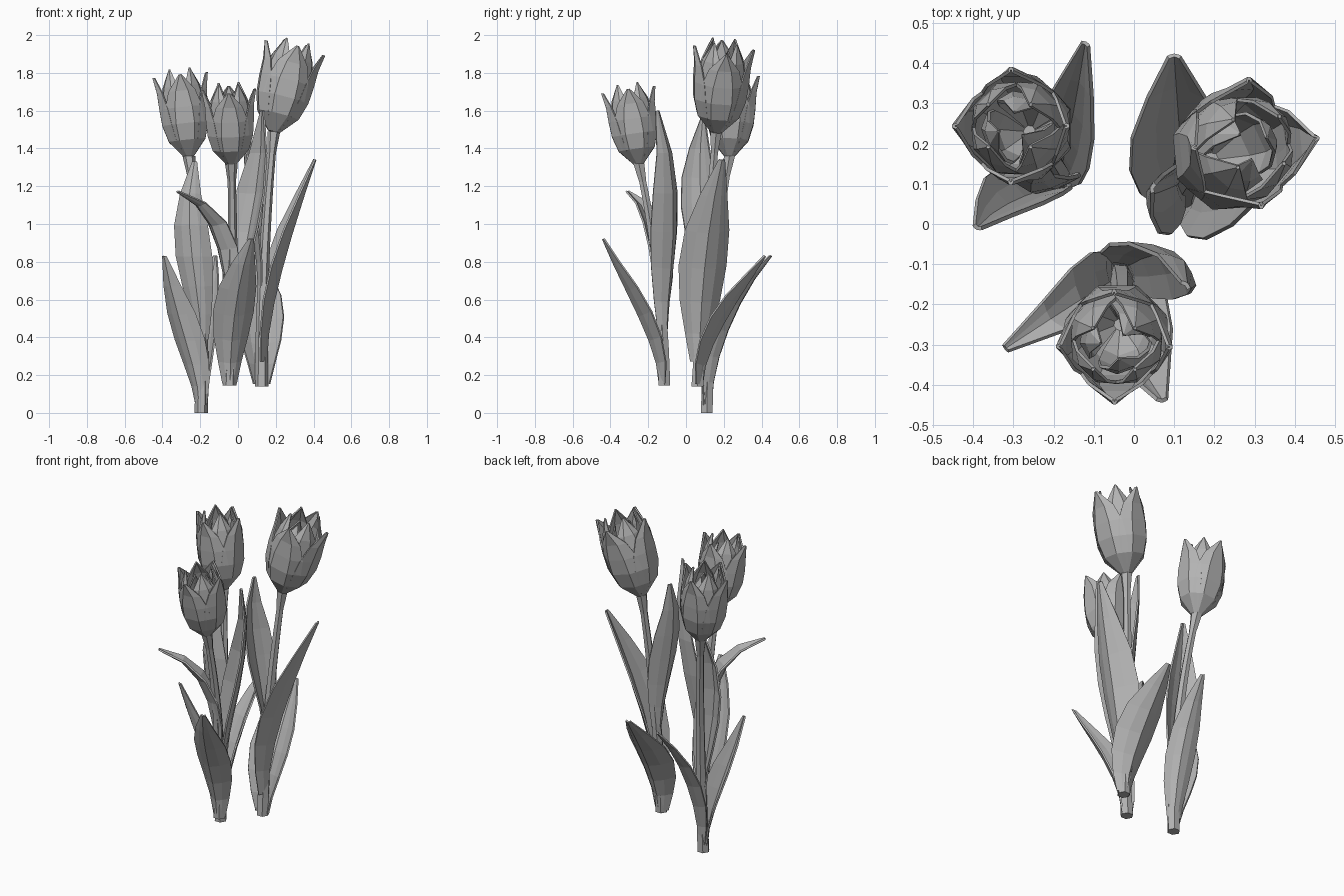
import bpy, bmesh, math
from mathutils import Vector

cube = bpy.data.objects.get("Cube")
if cube:
    bpy.data.objects.remove(cube, do_unlink=True)

grey = bpy.data.materials.new("plain grey")
shade = (0.45, 0.45, 0.45, 1)
grey.use_nodes = True
grey.diffuse_color = shade
grey.node_tree.nodes["Principled BSDF"].inputs["Base Color"].default_value = shade

UP = Vector((0, 0, 1))


def steps(count):
    """Even fractions from zero to one."""
    return [i / count for i in range(count + 1)]


def circle_point(angle, radius, height=0):
    return Vector((math.cos(angle) * radius, math.sin(angle) * radius, height))


def bezier(points, t):
    pts = [Vector(p) for p in points]
    while len(pts) > 1:
        pts = [a.lerp(b, t) for a, b in zip(pts, pts[1:])]
    return pts[0]


def build(name, rows, thickness=0, closed=False):
    """Skin a grid of points; sheets get a thickness, tubes get caps."""
    bm = bmesh.new()
    grid = [[bm.verts.new(p) for p in row] for row in rows]
    n = len(rows[0])
    for a, b in zip(grid, grid[1:]):
        for i in range(n if closed else n - 1):
            j = (i + 1) % n
            bm.faces.new((a[i], a[j], b[j], b[i]))
    if closed:
        bm.faces.new(grid[0])
        bm.faces.new(grid[-1])
    bmesh.ops.recalc_face_normals(bm, faces=bm.faces[:])
    mesh = bpy.data.meshes.new(name)
    bm.to_mesh(mesh)
    bm.free()
    mesh.materials.append(grey)
    obj = bpy.data.objects.new(name, mesh)
    bpy.context.collection.objects.link(obj)
    if thickness:
        mod = obj.modifiers.new("thickness", 'SOLIDIFY')
        mod.thickness = thickness
        mod.offset = 0


# Stem: six-sided tapered tube that swells into a knob below the bloom
def stem(name, path):
    rows = []
    for t in steps(12):
        radius = 0.036 - 0.016 * t + 0.014 * t ** 40
        centre = bezier(path, t)
        rows.append([centre + circle_point(math.tau * i / 6, radius) for i in range(6)])
    build(name, rows, closed=True)


# Leaf: cupped blade that leaves the stem upward and bends over to its blunt tip
def leaf(name, stem_path, start, bend, tip, heading, half_width):
    angle = math.radians(heading)
    side = circle_point(angle + math.pi / 2, 1)
    root = bezier(stem_path, start) + circle_point(angle, 0.025)
    rise = root + UP * 0.4 * (bend[2] - root.z)
    path = (root, rise, bend, tip)
    rows = []
    for t in steps(6):
        centre = bezier(path, t)
        tangent = bezier(path, t + 0.01) - bezier(path, t - 0.01)
        out = side.cross(tangent).normalized()
        width = half_width * max(0.12, 0.34 * (1 - t) + 0.86 * math.sin(math.pi * t ** 1.25))
        cup = width * (0.8 - 0.4 * t)
        rows.append([centre + side * width * u - out * cup * abs(u) ** 1.4
                     for u in (-1, -0.5, 0, 0.5, 1)])
    build(name, rows, thickness=0.01)


# Petal: spoon-shaped sheet around the bloom's axis, with a pointed tip
def petal(name, base, axis, radius, azimuth, flare, tall):
    turn = UP.rotation_difference(axis)
    rows = []
    for h in steps(5):
        reach = 0.2 + 0.8 * math.sin(2.5 * h ** 0.7) + flare * h ** 5
        half = 54 * (1 - h ** 4) + 2
        row = []
        for u in (-1, -0.4, 0.4, 1):
            r = radius * reach * (1.04 - 0.07 * u * u)
            row.append(base + turn @ circle_point(math.radians(azimuth + half * u), r, h * tall * axis.length))
        rows.append(row)
    build(name, rows, thickness=0.008)


# Bloom: four outer petals with flared tips, four upright ones, and a closed heart
def bloom(name, base, top, radius, azimuth):
    base = Vector(base)
    axis = Vector(top) - base
    for i in range(4):
        turn = azimuth + 90 * i
        petal(f"{name}_outer_petal_{i + 1}", base, axis, radius, turn, 0.42, 0.93)
        petal(f"{name}_inner_petal_{i + 1}", base, axis, radius * 0.92, turn + 45, -0.05, 1)
    for i in range(3):
        petal(f"{name}_heart_petal_{i + 1}", base, axis, radius * 0.72, azimuth + 20 + 120 * i, -0.3, 0.88)


def tulip(name, stem_path, bloom_top, radius, azimuth, leaves):
    stem(f"{name}_stem", stem_path)
    bloom(f"{name}_bloom", stem_path[-1], bloom_top, radius, azimuth)
    for i, spec in enumerate(leaves):
        leaf(f"{name}_leaf_{i + 1}", stem_path, *spec)


# Leaves: start along the stem, bend, tip, heading in degrees, half width
tulip("right_rear_tulip",
      ((-0.195, 0.11, 0), (-0.17, 0.12, 0.7), (-0.26, 0.23, 1.36)),
      (-0.31, 0.245, 1.82), 0.127, 180,
      ((0.03, (-0.33, 0.06, 0.5), (-0.39, -0.01, 0.83), 246, 0.085),
       (0.03, (-0.15, 0.25, 0.6), (-0.12, 0.45, 0.83), 60, 0.08),
       (0.28, (-0.31, 0.03, 1), (-0.23, 0.15, 1.33), 260, 0.095)))

tulip("front_tulip",
      ((-0.045, -0.115, 0.145), (-0.02, -0.12, 0.75), (-0.035, -0.25, 1.32)),
      (-0.05, -0.31, 1.74), 0.125, 270,
      ((0.01, (-0.02, -0.33, 0.65), (0.07, -0.44, 0.92), 275, 0.105),
       (0.26, (-0.06, -0.14, 1.06), (-0.32, -0.31, 1.17), 220, 0.08),
       (0.24, (0.14, 0, 1.15), (0.13, -0.15, 1.6), 50, 0.105)))

tulip("left_rear_tulip",
      ((0.125, 0.06, 0.14), (0.12, 0.1, 0.8), (0.19, 0.16, 1.49)),
      (0.31, 0.205, 1.965), 0.143, 5,
      ((0.1, (0.28, 0.1, 0.95), (0.41, 0.19, 1.34), 8, 0.125),
       (0.01, (0.11, 0.27, 0.6), (0.1, 0.42, 0.83), 90, 0.125),
       (0.4, (0, 0.05, 1.25), (0.045, 0.09, 1.56), 165, 0.095)))
